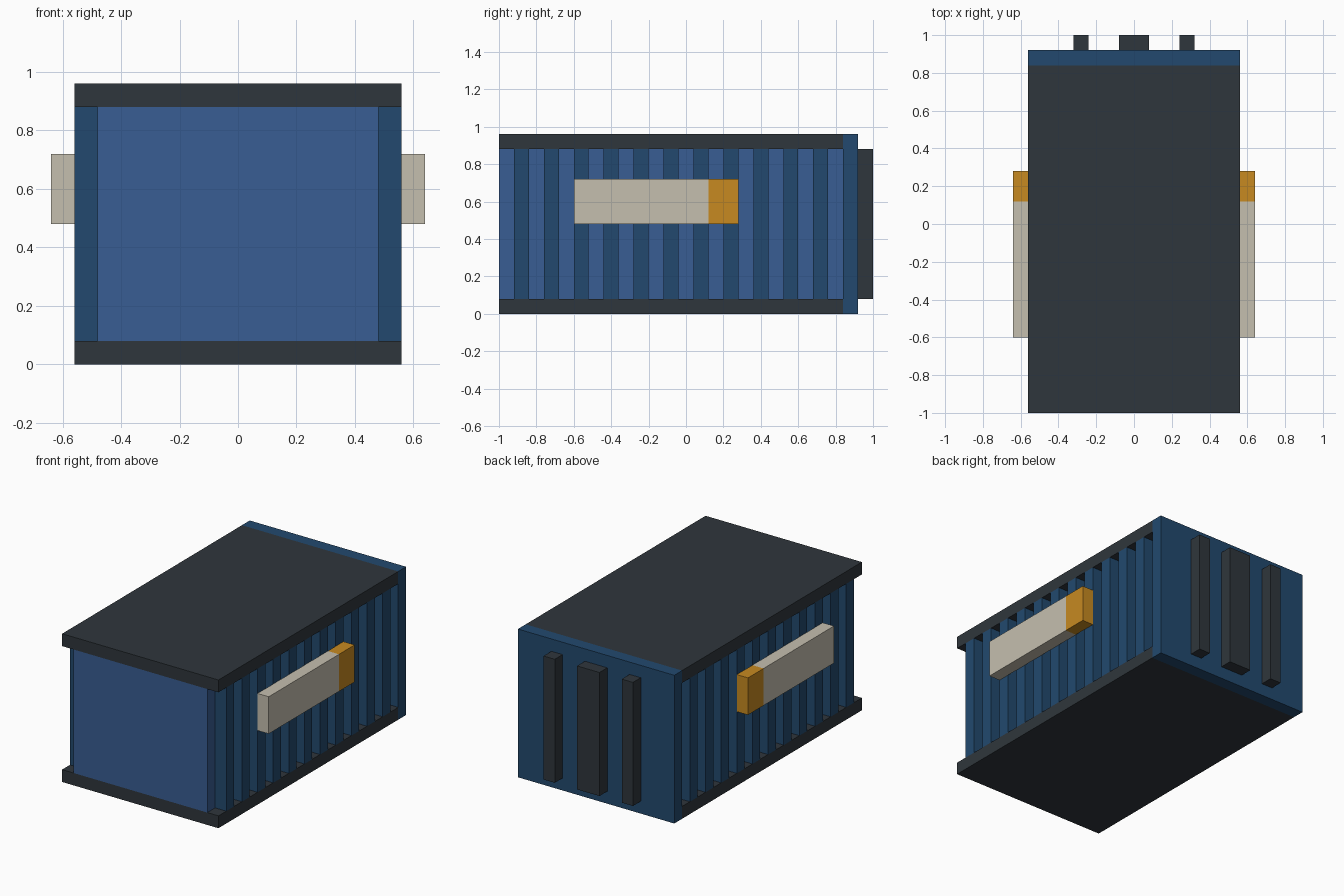
import bpy
import bmesh
from mathutils import Vector

if "Cube" in bpy.data.objects:
    bpy.data.objects.remove(bpy.data.objects["Cube"])

U = 0.08  # building module


def material(name, hex_code):
    srgb = [int(hex_code[i:i + 2], 16) / 255 for i in (0, 2, 4)]
    lin = [c / 12.92 if c < 0.04045 else ((c + 0.055) / 1.055) ** 2.4 for c in srgb]
    m = bpy.data.materials.new(name)
    m.use_nodes = True
    m.diffuse_color = (*lin, 1)
    m.node_tree.nodes["Principled BSDF"].inputs["Base Color"].default_value = (*lin, 1)
    return m


charcoal = material("charcoal", "2F363C")
wall_blue = material("wall blue", "385D93")
navy = material("rib navy", "22496E")
cream = material("cream", "C5BFAF")
amber = material("amber", "C78A21")


def box(name, mat, lo, hi):
    """Box between two opposite corners."""
    lo, hi = Vector(lo), Vector(hi)
    bm = bmesh.new()
    bmesh.ops.create_cube(bm, size=1)
    bmesh.ops.scale(bm, vec=hi - lo, verts=bm.verts)
    bmesh.ops.translate(bm, vec=(lo + hi) / 2, verts=bm.verts)
    mesh = bpy.data.meshes.new(name)
    bm.to_mesh(mesh)
    bm.free()
    mesh.materials.append(mat)
    ob = bpy.data.objects.new(name, mesh)
    bpy.context.scene.collection.objects.link(ob)
    return ob


def mirror_x(ob):
    ob.modifiers.new("mirror", 'MIRROR')


W, H = 7 * U, 12 * U       # half width, height
BACK = 0.84                # front of the rear wall

# Floor, roof, inner body and rear wall
box("floor_slab", charcoal, (-W, -1, 0), (W, BACK, U))
box("roof_slab", charcoal, (-W, -1, H - U), (W, BACK, H))
box("container_body", wall_blue, (U - W, -1, U), (W - U, BACK, H - U))
box("rear_wall", navy, (-W, BACK, 0), (W, BACK + U, H))

# Corrugated side ribs, evenly spaced along both sides
rib = box("side_ribs", navy, (W - U, -1 + U, U), (W, -1 + 2 * U, H - U))
row = rib.modifiers.new("row", 'ARRAY')
row.count = 11
row.use_relative_offset = False
row.use_constant_offset = True
row.constant_offset_displace = (0, 2 * U, 0)
mirror_x(rib)

# Side panels with a coloured end
mirror_x(box("side_panel", cream, (W, -0.60, 6 * U), (W + U, 0.12, 9 * U)))
mirror_x(box("side_panel_end", amber, (W, 0.12, 6 * U), (W + U, 0.28, 9 * U)))

# Upright bars on the rear wall
box("rear_centre_bar", charcoal, (-U, BACK + U, U), (U, 1, H - U))
mirror_x(box("rear_side_bar", charcoal, (3 * U, BACK + U, U), (4 * U, 1, H - U)))
